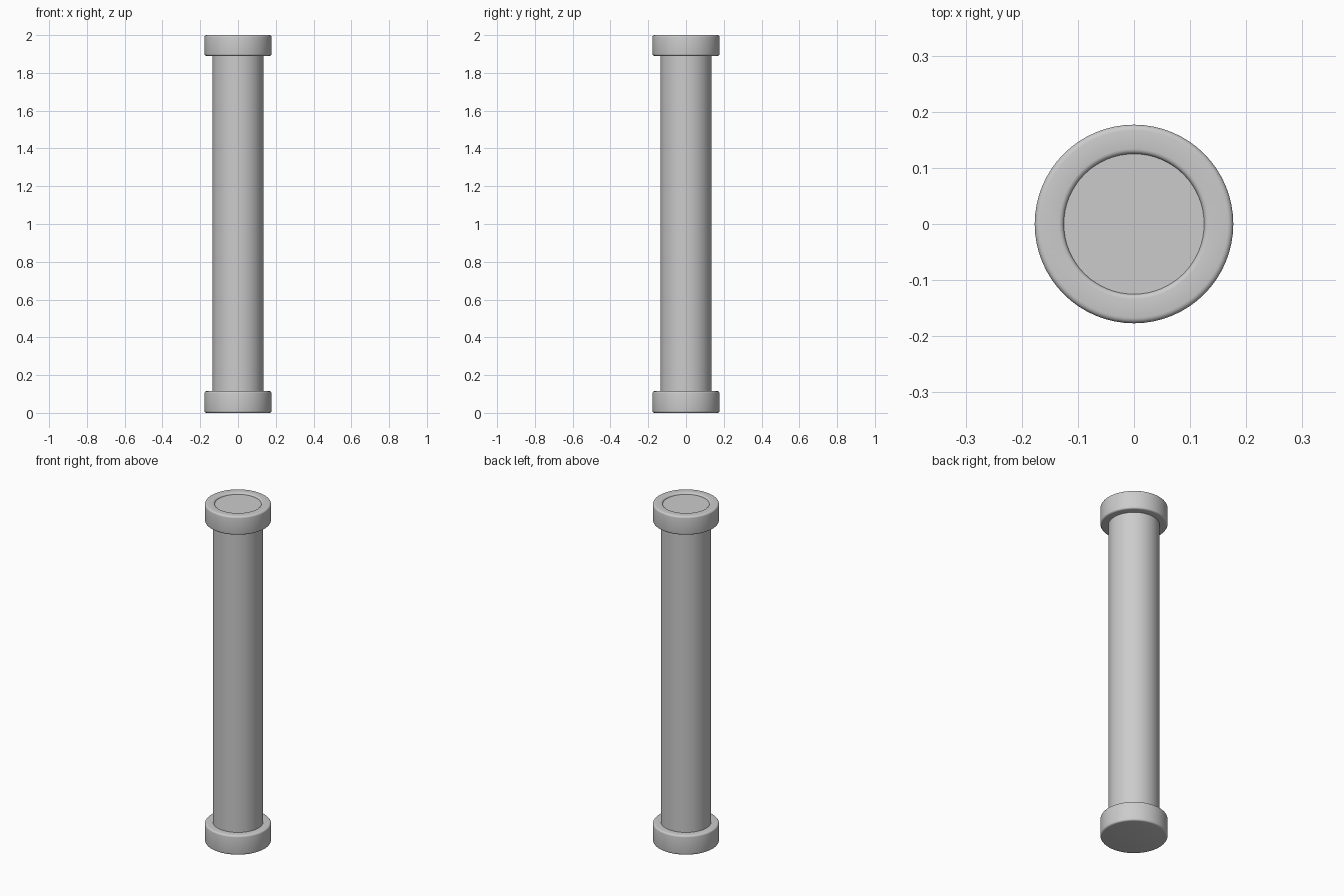
import bpy, bmesh, math

if "Cube" in bpy.data.objects:
    bpy.data.objects.remove(bpy.data.objects["Cube"])

SEG = 64
TUBE_R = 0.135
COLLAR_R = 0.177


def arc(cr, cz, r, a0, a1, n=4):
    """Points of a rounded corner in the (radius, z) plane."""
    return [(cr + r * math.cos(math.radians(a0 + (a1 - a0) * i / n)),
             cz + r * math.sin(math.radians(a0 + (a1 - a0) * i / n))) for i in range(n + 1)]


def lathe(name, profile, cap_start=False, cap_end=False):
    """Spin a bottom-to-top profile around z, optionally capping its ends."""
    bm = bmesh.new()
    rings = [[bm.verts.new((r * math.cos(2 * math.pi * i / SEG),
                            r * math.sin(2 * math.pi * i / SEG), z)) for i in range(SEG)]
             for r, z in profile]
    for a, b in zip(rings, rings[1:]):
        for i in range(SEG):
            j = (i + 1) % SEG
            bm.faces.new((a[i], a[j], b[j], b[i]))
    if cap_start:
        bm.faces.new(rings[0][::-1])
    if cap_end:
        bm.faces.new(rings[-1])
    mesh = bpy.data.meshes.new(name)
    bm.to_mesh(mesh)
    bm.free()
    obj = bpy.data.objects.new(name, mesh)
    bpy.context.collection.objects.link(obj)
    bpy.ops.object.select_all(action='DESELECT')
    obj.select_set(True)
    bpy.context.view_layer.objects.active = obj
    bpy.ops.object.shade_smooth_by_angle(angle=math.radians(35))
    return obj


def rim(z0, z1, bevel=0.01):
    """Outer wall of a collar with rounded edges."""
    c = COLLAR_R - bevel
    return arc(c, z0 + bevel, bevel, -90, 0) + arc(c, z1 - bevel, bevel, 0, 90)


# Main pipe
lathe("tube", [(TUBE_R, 0.10), (TUBE_R, 1.90)])

# Bottom collar, closed underneath
lathe("bottom_collar", rim(0.0, 0.115) + [(TUBE_R, 0.115)], cap_start=True)

# Top collar with a shallow recessed disc inside the rim
lathe("top_collar", [(TUBE_R, 1.89)] + rim(1.89, 2.0)
      + arc(0.134, 1.991, 0.009, 90, 180), cap_end=True)
